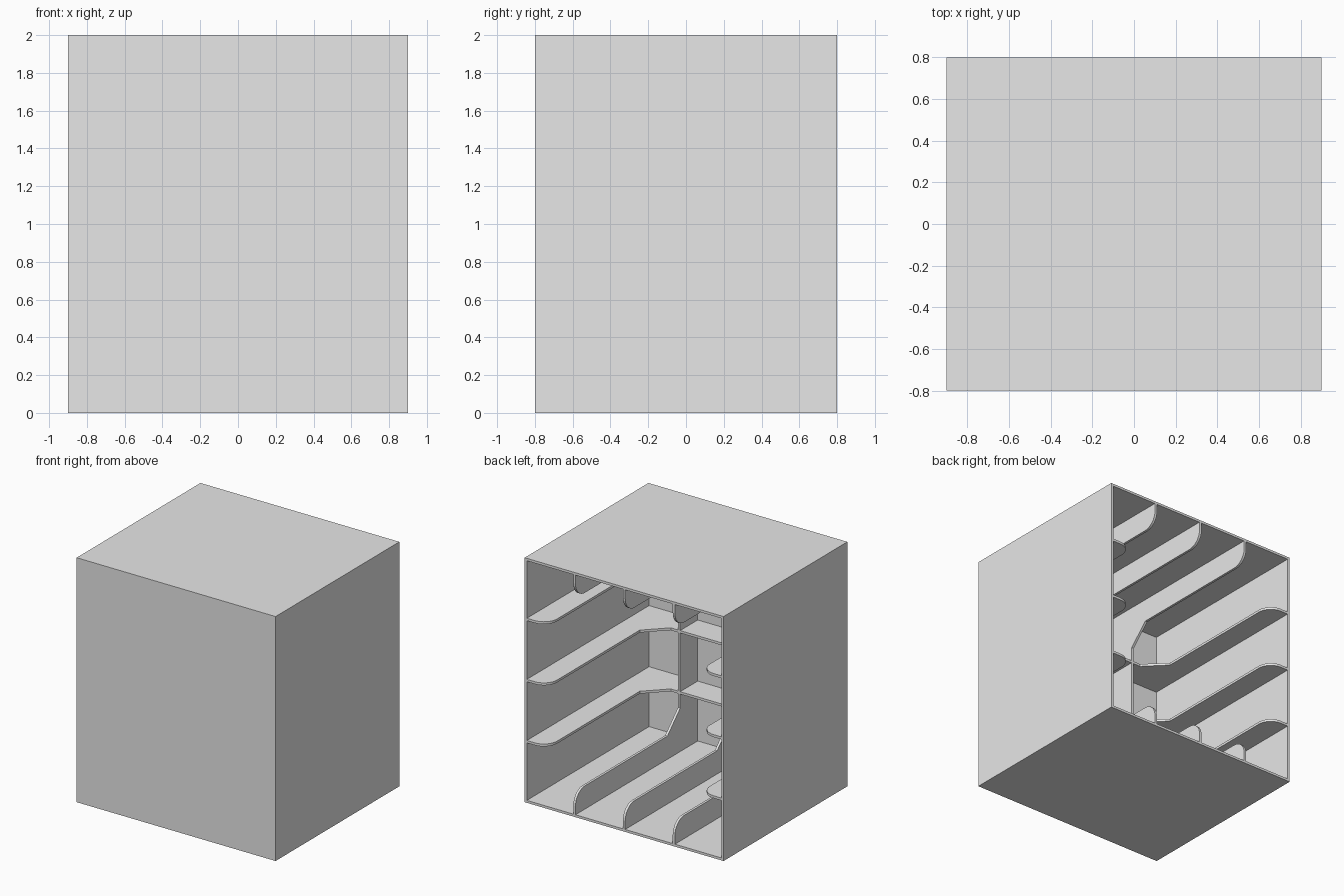
import bpy
import bmesh
from math import sin, cos, pi
from mathutils import Vector

cube = bpy.data.objects.get("Cube")
if cube:
    bpy.data.objects.remove(cube, do_unlink=True)

WIDTH, DEPTH, HEIGHT = 1.8, 1.6, 2.0
WALL = 0.02          # shell and rib thickness
RIB = 0.21           # rib height from the outer wall
ROUND = 0.12         # rounded rib end at the open back
CHAMFER = 0.165      # gusset where a rib meets the front lattice
LATTICE_Y = -0.553   # inner edge of the front lattice

grey = bpy.data.materials.new("light_grey")
grey.use_nodes = True
grey.diffuse_color = (0.8, 0.8, 0.8, 1)
grey.node_tree.nodes["Principled BSDF"].inputs["Base Color"].default_value = grey.diffuse_color


def add_object(name, bm):
    mesh = bpy.data.meshes.new(name)
    bm.to_mesh(mesh)
    bm.free()
    mesh.materials.append(grey)
    obj = bpy.data.objects.new(name, mesh)
    bpy.context.collection.objects.link(obj)
    return obj


# Box shell, open at the back
bm = bmesh.new()
bmesh.ops.create_cube(bm, size=1)
for v in bm.verts:
    v.co = Vector((v.co.x * WIDTH, v.co.y * DEPTH, (v.co.z + 0.5) * HEIGHT))
back = [f for f in bm.faces if f.normal.y > 0.9]
bmesh.ops.delete(bm, geom=back, context='FACES_ONLY')
shell = add_object("box_shell", bm)
solid = shell.modifiers.new("wall_thickness", 'SOLIDIFY')
solid.thickness = WALL
solid.offset = -1
solid.use_even_offset = True


def rib_profile(half):
    """C-shaped outline as (y, across) pairs, running along both walls and the front."""
    end = DEPTH / 2
    edge = half - RIB
    side = [(end, half - WALL / 2)]
    for i in range(9):
        a = i / 8 * pi / 2
        side.append((end - ROUND + ROUND * cos(a), edge + ROUND - ROUND * sin(a)))
    side += [(LATTICE_Y + CHAMFER, edge), (LATTICE_Y, edge - CHAMFER)]
    other = [(y, -t) for y, t in reversed(side)]
    front = WALL / 2 - end
    return side + other + [(front, WALL / 2 - half), (front, half - WALL / 2)]


def add_rib(name, half, place):
    """Extrude the outline into a thin plate; place maps (y, across, offset) to a point."""
    bm = bmesh.new()
    verts = [bm.verts.new(place(y, t, -WALL / 2)) for y, t in rib_profile(half)]
    face = bm.faces.new(verts)
    top = bmesh.ops.extrude_face_region(bm, geom=[face])["geom"]
    shift = place(0, 0, WALL / 2) - place(0, 0, -WALL / 2)
    bmesh.ops.translate(bm, vec=shift, verts=[g for g in top if isinstance(g, bmesh.types.BMVert)])
    bmesh.ops.recalc_face_normals(bm, faces=bm.faces)
    add_object(name, bm)


# Three upright and three level ribs, crossing in a lattice on the front wall
mid = HEIGHT / 2
for i in (-1, 0, 1):
    x = i * WIDTH / 4
    z = mid + i * HEIGHT / 4
    add_rib(f"upright_rib_{i + 2}", HEIGHT / 2,
            lambda y, t, o: Vector((x + o, y, mid + t)))
    add_rib(f"level_rib_{i + 2}", WIDTH / 2,
            lambda y, t, o: Vector((t, y, z + o)))
